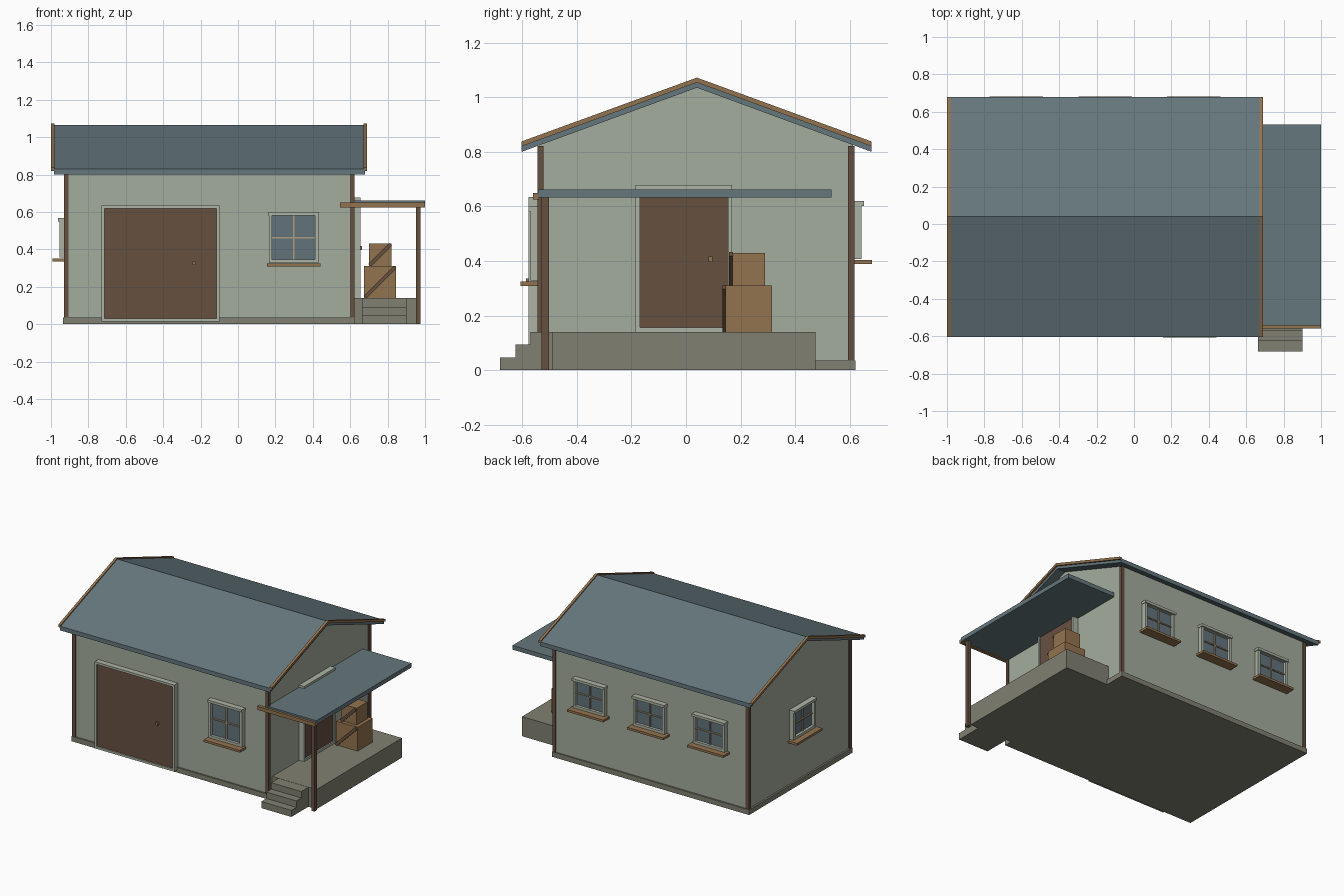
import bpy, bmesh, math
from mathutils import Matrix, Vector

if "Cube" in bpy.data.objects:
    bpy.data.objects.remove(bpy.data.objects["Cube"])


def material(name, rgb):
    m = bpy.data.materials.new(name)
    lin = [(c / 255 / 12.92) if c < 10 else ((c / 255 + 0.055) / 1.055) ** 2.4 for c in rgb]
    m.diffuse_color = (*lin, 1)
    m.use_nodes = True
    m.node_tree.nodes["Principled BSDF"].inputs["Base Color"].default_value = m.diffuse_color
    return m


WALL = material("wall_paint", (164, 172, 157))
TRIM = material("frame_paint", (172, 180, 165))
ROOF = material("roof_blue", (101, 119, 125))
GLASS = material("glass", (98, 116, 123))
DARK = material("dark_wood", (102, 80, 64))
WOOD = material("light_wood", (148, 115, 78))
STONE = material("concrete", (128, 128, 114))
BAR = material("window_bar", (172, 158, 130))


def finish(name, bm, mat, place=None):
    bmesh.ops.recalc_face_normals(bm, faces=bm.faces)
    me = bpy.data.meshes.new(name)
    bm.to_mesh(me)
    bm.free()
    me.materials.append(mat)
    ob = bpy.data.objects.new(name, me)
    if place is not None:
        ob.matrix_world = place
    bpy.context.collection.objects.link(ob)
    return ob


def box(name, x, y, z, mat, place=None):
    """Box from (min, max) pairs."""
    bm = bmesh.new()
    bmesh.ops.create_cube(bm, size=1)
    for v in bm.verts:
        v.co = Vector([(a + b) / 2 + c * (b - a) for c, (a, b) in zip(v.co, (x, y, z))])
    return finish(name, bm, mat, place)


def extrude_x(name, profile, x0, x1, mat):
    """Extrude a (y, z) outline along x."""
    bm = bmesh.new()
    face = bm.faces.new([bm.verts.new((x0, y, z)) for y, z in profile])
    ext = bmesh.ops.extrude_face_region(bm, geom=[face])["geom"]
    bmesh.ops.translate(bm, verts=[v for v in ext if isinstance(v, bmesh.types.BMVert)],
                        vec=(x1 - x0, 0, 0))
    return finish(name, bm, mat)


def on_wall(x, y, z, degrees):
    """Local frame on a wall: x along it, -y outward."""
    return Matrix.Translation((x, y, z)) @ Matrix.Rotation(math.radians(degrees), 4, 'Z')


def frame(name, w, h, t, depth, place):
    """Four frame bars with the lower edge at local z = 0."""
    for s, side in ((-1, "left"), (1, "right")):
        xs = sorted((s * w / 2, s * (w / 2 - t)))
        box(f"{name}_{side}", xs, (-depth, 0.01), (0, h), TRIM, place)
    box(f"{name}_bottom", (-w / 2 + t, w / 2 - t), (-depth, 0.01), (0, t), TRIM, place)
    box(f"{name}_top", (-w / 2 + t, w / 2 - t), (-depth, 0.01), (h - t, h), TRIM, place)


def window(name, w, h, place):
    t = 0.018
    frame(name + "_frame", w, h, t, 0.032, place)
    box(name + "_header", (-w / 2 - 0.004, w / 2 + 0.004), (-0.04, 0.01), (h - 0.016, h + 0.002), TRIM, place)
    box(name + "_glass", (-w / 2 + t, w / 2 - t), (-0.012, 0.01), (t, h - t), GLASS, place)
    box(name + "_upright_bar", (-0.004, 0.004), (-0.02, 0), (t, h - t), BAR, place)
    box(name + "_cross_bar", (-w / 2 + t, w / 2 - t), (-0.02, 0), (h / 2 - 0.004, h / 2 + 0.004), BAR, place)
    box(name + "_sill", (-0.143, 0.143), (-0.07, 0.01), (-0.02, -0.004), WOOD, place)


def door(name, w, h, place, knob):
    t = 0.016
    frame(name + "_frame", w, h, t, 0.04, place)
    box(name + "_panel", (-w / 2 + t, w / 2 - t), (-0.03, 0.01), (t, h - t), DARK, place)
    box(name + "_knob", (knob[0] - 0.008, knob[0] + 0.008), (-0.05, 0),
        (knob[1] - 0.01, knob[1] + 0.01), WOOD, place)


# Walls, base and corner posts
RIDGE = 0.04
extrude_x("walls", [(-0.537, 0.01), (0.612, 0.01), (0.612, 0.826), (RIDGE, 1.04), (-0.537, 0.826)],
          -0.922, 0.614, WALL)
box("foundation", (-0.935, 0.625), (-0.548, 0.622), (0, 0.036), STONE)
for i, xs in enumerate(((-0.93, -0.905), (0.6, 0.622))):
    for j, ys in enumerate(((-0.545, -0.522), (0.594, 0.618))):
        box(f"corner_post_{i}{j}", xs, ys, (0.03, 0.822), DARK)


# Gable roof with edge boards
def chevron(low, high, thick):
    return [(-0.603, low), (RIDGE, high), (0.68, low), (0.68, low + thick),
            (RIDGE, high + thick), (-0.603, low + thick)]


extrude_x("roof", chevron(0.8, 1.035, 0.03), -0.985, 0.678, ROOF)
for side, x in (("left", -1.0), ("right", 0.672)):
    extrude_x(f"roof_edge_{side}", chevron(0.82, 1.054, 0.018), x, x + 0.018, WOOD)

# Windows
window("front_window", 0.265, 0.27, on_wall(0.297, -0.537, 0.328, 0))
for i, x in enumerate((-0.63, -0.155, 0.32)):
    window(f"back_window_{i}", 0.25, 0.21, on_wall(x, 0.612, 0.408, 180))
window("left_window", 0.25, 0.21, on_wall(-0.922, 0.02, 0.356, -90))

# Doors
door("large_door", 0.63, 0.62, on_wall(-0.415, -0.537, 0.015, 0), (0.18, 0.31))
door("side_door", 0.355, 0.538, on_wall(0.614, -0.008, 0.14, 90), (0.098, 0.267))

# Porch, steps, canopy
box("porch", (0.61, 0.965), (-0.49, 0.475), (0, 0.14), STONE)
for i, y in enumerate((-0.682, -0.625, -0.57)):
    box(f"step_{i}", (0.662, 0.9), (y, -0.49), (0, 0.047 * (i + 1) - 0.001 * i), STONE)
box("canopy", (0.61, 1.0), (-0.543, 0.533), (0.632, 0.662), ROOF)
box("canopy_beam", (0.545, 1.0), (-0.56, -0.538), (0.625, 0.65), WOOD)
box("canopy_post", (0.952, 0.975), (-0.53, -0.502), (0, 0.633), DARK)

# Stacked crates with diagonal braces
for name, x, y, z, s in (("large_crate", 0.675, 0.145, 0.14, 0.17), ("small_crate", 0.7, 0.17, 0.31, 0.12)):
    box(name, (x, x + s), (y, y + s), (z, z + s), WOOD)
    place = Matrix.Translation((x + s / 2, y, z + s / 2)) @ Matrix.Rotation(math.radians(-45), 4, 'Y')
    half = s * 0.66
    box(name + "_brace", (-half, half), (-0.012, 0.002), (-0.01, 0.01), DARK, place)
